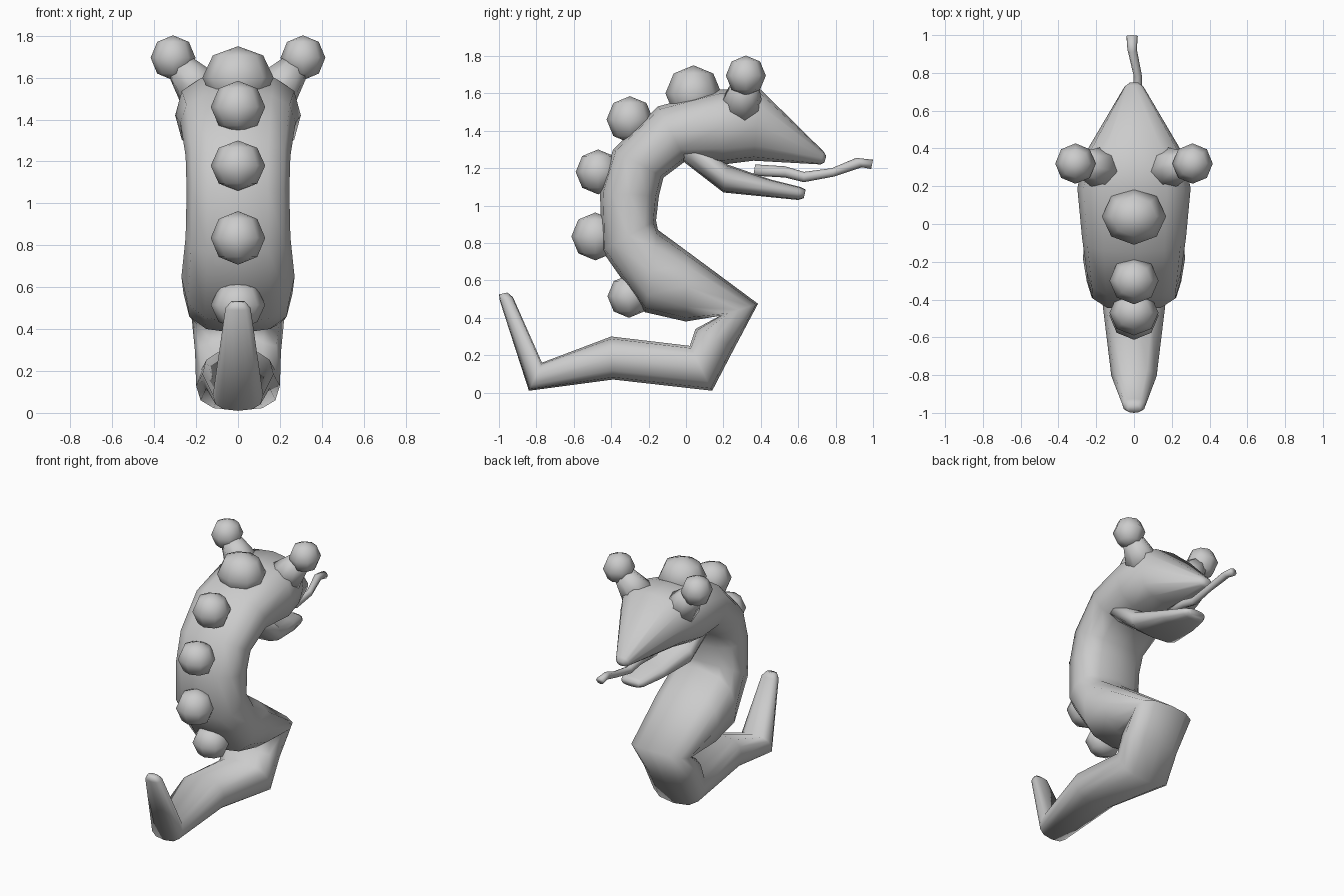
import bpy, bmesh, math
from mathutils import Vector

if "Cube" in bpy.data.objects:
    bpy.data.objects.remove(bpy.data.objects["Cube"])


def finish(name, bm):
    bmesh.ops.recalc_face_normals(bm, faces=bm.faces)
    me = bpy.data.meshes.new(name)
    bm.to_mesh(me)
    bm.free()
    for p in me.polygons:
        p.use_smooth = True
    ob = bpy.data.objects.new(name, me)
    bpy.context.collection.objects.link(ob)
    return ob


def loft(name, rings, sides=12, power=0.78):
    """Each ring: one edge (y, z), opposite edge (y, z), half width, x offset."""
    bm = bmesh.new()
    loops = []
    for ay, az, by, bz, hw, ox in rings:
        a, b = Vector((ox, ay, az)), Vector((ox, by, bz))
        mid, half = (a + b) / 2, (a - b) / 2
        loop = []
        for i in range(sides):
            t = 2 * math.pi * i / sides
            c, s = math.cos(t), math.sin(t)
            c = math.copysign(abs(c) ** power, c)
            s = math.copysign(abs(s) ** power, s)
            loop.append(bm.verts.new(mid + half * c + Vector((hw * s, 0, 0))))
        loops.append(loop)
    for p, q in zip(loops, loops[1:]):
        for i in range(sides):
            j = (i + 1) % sides
            bm.faces.new((p[i], p[j], q[j], q[i]))
    bm.faces.new(loops[0])
    bm.faces.new(loops[-1])
    return finish(name, bm)


def ball(name, x, y, z, r, rx=None):
    bm = bmesh.new()
    bmesh.ops.create_uvsphere(bm, u_segments=8, v_segments=4, radius=1)
    bmesh.ops.scale(bm, vec=(rx or r, r, r), verts=bm.verts)
    bmesh.ops.translate(bm, vec=(x, y, z), verts=bm.verts)
    return finish(name, bm)


# coiled body, from tail tip up through the neck to the snout
loft("body", [
    (-1.0, 0.525, -0.955, 0.535, 0.035, 0),
    (-0.995, 0.49, -0.925, 0.51, 0.06, 0),
    (-0.84, 0.01, -0.77, 0.16, 0.12, 0),
    (-0.39, 0.07, -0.40, 0.30, 0.17, 0),
    (0.14, 0.01, 0.02, 0.25, 0.20, 0),
    (0.26, 0.24, 0.05, 0.34, 0.205, 0),
    (0.385, 0.475, 0.18, 0.41, 0.22, 0),
    (0.0, 0.76, 0.0, 0.38, 0.26, 0),
    (-0.15, 0.87, -0.22, 0.43, 0.27, 0),
    (-0.16, 0.92, -0.45, 0.76, 0.25, 0),
    (-0.145, 1.05, -0.46, 1.07, 0.245, 0),
    (-0.12, 1.15, -0.39, 1.30, 0.25, 0),
    (0.0, 1.24, -0.15, 1.53, 0.275, 0),
    (0.2, 1.22, 0.18, 1.62, 0.30, 0),
    (0.36, 1.24, 0.40, 1.62, 0.255, 0),
    (0.72, 1.22, 0.735, 1.29, 0.05, 0),
    (0.74, 1.23, 0.75, 1.265, 0.025, 0),
])

# lower jaw
loft("lower_jaw", [
    (-0.02, 1.24, 0.0, 1.42, 0.22, 0),
    (0.2, 1.07, 0.22, 1.22, 0.20, 0),
    (0.45, 1.045, 0.45, 1.14, 0.145, 0),
    (0.60, 1.03, 0.61, 1.10, 0.09, 0),
    (0.63, 1.04, 0.64, 1.085, 0.07, 0),
])

# wavy tongue
loft("tongue", [
    (0.36, 1.16, 0.37, 1.22, 0.03, 0),
    (0.53, 1.15, 0.53, 1.21, 0.028, 0.01),
    (0.63, 1.125, 0.63, 1.18, 0.025, 0.015),
    (0.79, 1.155, 0.78, 1.20, 0.022, 0.02),
    (0.94, 1.205, 0.91, 1.255, 0.025, -0.01),
    (0.99, 1.195, 1.0, 1.245, 0.03, -0.01),
], sides=8, power=1)

# round bumps down the back
for i, (y, z, r, rx) in enumerate([
        (0.04, 1.60, 0.15, 0.17), (-0.30, 1.46, 0.125, 0.13),
        (-0.47, 1.18, 0.12, 0.13), (-0.485, 0.835, 0.128, 0.13),
        (-0.305, 0.515, 0.115, 0.13)]):
    ball("back_bump_%d" % (i + 1), 0, y, z, r, rx)

# eyes on short stalks
for side, s in (("left", -1), ("right", 1)):
    ball("eye_" + side, s * 0.31, 0.32, 1.695, 0.107)
    start, end = Vector((s * 0.15, 0.29, 1.50)), Vector((s * 0.29, 0.32, 1.67))
    bm = bmesh.new()
    bmesh.ops.create_cone(bm, cap_ends=True, segments=8, radius1=0.13,
                          radius2=0.065, depth=(end - start).length)
    rot = (end - start).to_track_quat('Z', 'Y').to_matrix()
    bmesh.ops.rotate(bm, cent=(0, 0, 0), matrix=rot, verts=bm.verts)
    bmesh.ops.translate(bm, vec=(start + end) / 2, verts=bm.verts)
    finish("eye_stalk_" + side, bm)
